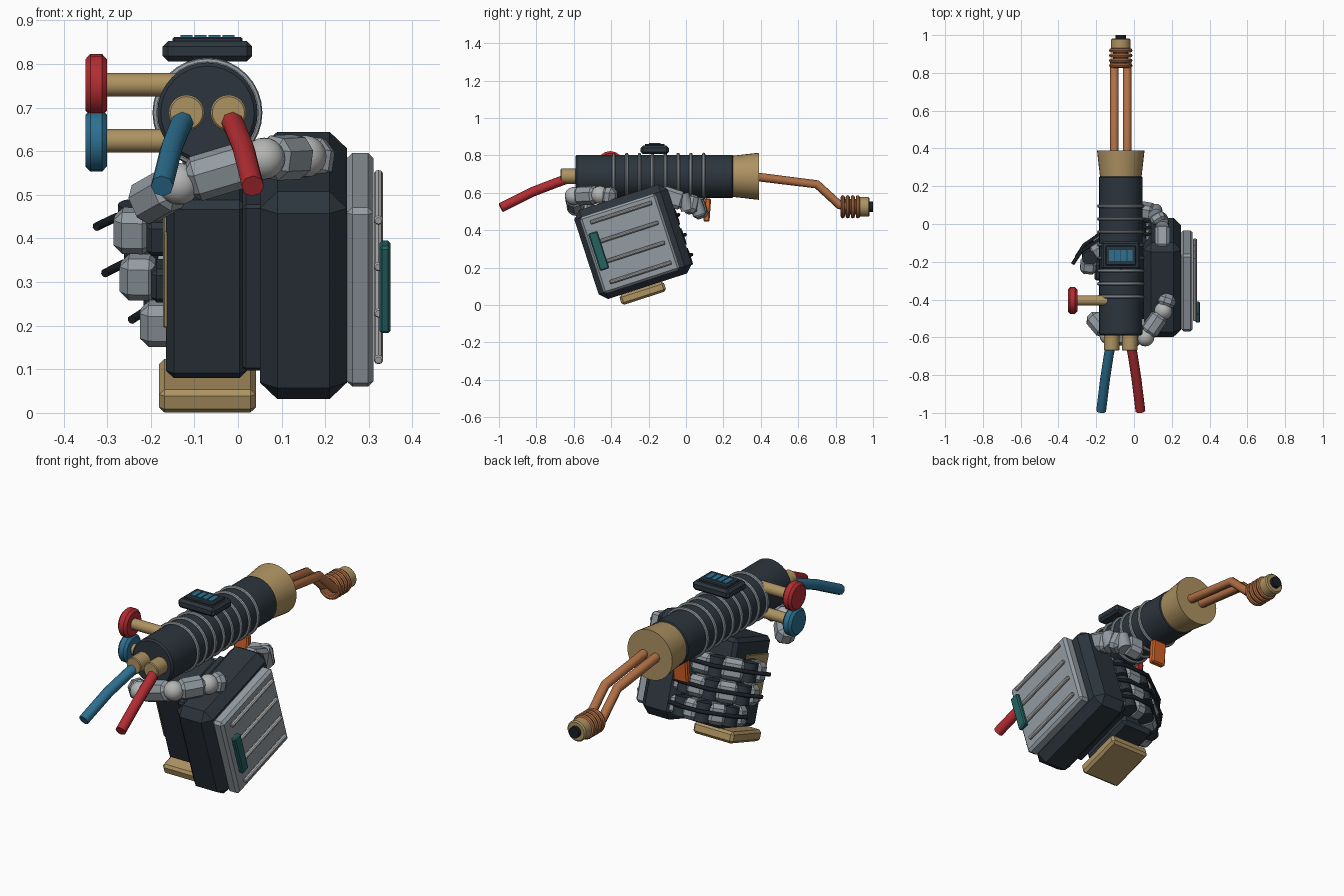
import bpy, bmesh, math
from mathutils import Matrix, Vector

if "Cube" in bpy.data.objects:
    bpy.data.objects.remove(bpy.data.objects["Cube"], do_unlink=True)


def material(name, *rgb):
    m = bpy.data.materials.new(name)
    m.use_nodes = True
    m.diffuse_color = (*rgb, 1)
    m.node_tree.nodes["Principled BSDF"].inputs["Base Color"].default_value = (*rgb, 1)
    return m


DARK = material("dark_slate", .025, .036, .047)
STEEL = material("steel_grey", .29, .33, .36)
PALE = material("pale_grey", .45, .46, .45)
BRASS = material("brass", .42, .29, .12)
COPPER = material("copper", .44, .16, .06)
RED = material("red", .45, .026, .032)
BLUE = material("blue", .026, .16, .28)
TEAL = material("teal", .019, .12, .12)
ORANGE = material("orange", .65, .12, .02)
BLACK = material("black", .01, .013, .018)

# The fist is tilted about the x axis
TILT = Matrix.Rotation(math.radians(18), 3, 'X')
ORIGIN = Vector((0, -.283, .338))
UP = TILT @ Vector((0, 0, 1))


def hand(x, u, v):
    return ORIGIN + TILT @ Vector((x, u, v))


def finish(bm, name, mat, matrix=None, smooth=False):
    if matrix:
        bm.transform(matrix)
    bmesh.ops.recalc_face_normals(bm, faces=bm.faces)
    me = bpy.data.meshes.new(name)
    bm.to_mesh(me)
    bm.free()
    me.materials.append(mat)
    ob = bpy.data.objects.new(name, me)
    bpy.context.collection.objects.link(ob)
    if smooth:
        for o in bpy.context.selected_objects:
            o.select_set(False)
        ob.select_set(True)
        bpy.context.view_layer.objects.active = ob
        bpy.ops.object.shade_smooth_by_angle()
    return ob


def box(name, mat, centre, size, bevel=.01, rot=None):
    bm = bmesh.new()
    bmesh.ops.create_cube(bm, size=1)
    bmesh.ops.scale(bm, vec=size, verts=bm.verts)
    if bevel:
        bmesh.ops.bevel(bm, geom=bm.edges[:], offset=bevel, segments=1, affect='EDGES')
    m = Matrix.Translation(centre)
    if rot:
        m = m @ rot.to_4x4()
    return finish(bm, name, mat, m)


def hand_box(name, mat, local, size, bevel=.01):
    return box(name, mat, hand(*local), size, bevel, TILT)


def link(name, mat, a, b, width, height, bevel=.02):
    """Chamfered block running from a to b, its height along the fist's up axis."""
    z = (b - a).normalized()
    x = UP.cross(z).normalized()
    rot = Matrix((x, z.cross(x), z)).transposed()
    return box(name, mat, (a + b) / 2, (width, height, (b - a).length), bevel, rot)


def rod(name, mat, a, b, r, r2=None, n=24, bevel=0):
    a, b = Vector(a), Vector(b)
    bm = bmesh.new()
    bmesh.ops.create_cone(bm, cap_ends=True, segments=n, radius1=r,
                          radius2=r if r2 is None else r2, depth=(b - a).length)
    if bevel:
        rim = [e for e in bm.edges if any(len(f.verts) > 4 for f in e.link_faces)]
        bmesh.ops.bevel(bm, geom=rim, offset=bevel, segments=1, affect='EDGES')
    m = Matrix.Translation((a + b) / 2) @ (b - a).to_track_quat('Z', 'Y').to_matrix().to_4x4()
    return finish(bm, name, mat, m, smooth=n > 12)


def ball(name, mat, p, r):
    bm = bmesh.new()
    bmesh.ops.create_uvsphere(bm, u_segments=16, v_segments=10, radius=r)
    return finish(bm, name, mat, Matrix.Translation(p), True)


def ring(name, mat, centre, major, minor):
    """Torus around the y axis."""
    bm = bmesh.new()
    bmesh.ops.create_circle(bm, segments=8, radius=minor)
    bmesh.ops.translate(bm, vec=(major, 0, 0), verts=bm.verts)
    bmesh.ops.spin(bm, geom=bm.verts[:] + bm.edges[:], cent=(0, 0, 0), axis=(0, 1, 0),
                   angle=2 * math.pi, steps=32)
    bmesh.ops.remove_doubles(bm, verts=bm.verts, dist=.0005)
    return finish(bm, name, mat, Matrix.Translation(centre), True)


def tube(name, mat, points, r):
    cu = bpy.data.curves.new(name, 'CURVE')
    cu.dimensions = '3D'
    cu.bevel_depth = r
    cu.bevel_resolution = 2
    cu.use_fill_caps = True
    sp = cu.splines.new('POLY')
    sp.points.add(len(points) - 1)
    for p, co in zip(sp.points, points):
        p.co = (*co, 1)
    cu.materials.append(mat)
    ob = bpy.data.objects.new(name, cu)
    bpy.context.collection.objects.link(ob)
    return ob


# Torch body with cooling rings and flared nozzle collar
TX, TZ = -.07, .688
rod("torch_body", DARK, (TX, -.59, TZ), (TX, .255, TZ), .115, n=32, bevel=.008)
rod("nozzle_collar", BRASS, (TX, .25, TZ), (TX, .39, TZ), .11, .126, n=32)
for i in range(8):
    ring(f"body_ring_{i + 1}", STEEL, (TX, .095 - i * .0687, TZ), .117, .009)

# Twin copper pipes, coil and tip
for side, dx in (("left", .034), ("right", -.034)):
    x = TX + dx
    tube(f"{side}_copper_pipe", COPPER,
         [(x, .38, .685), (x, .7, .645), (x, .82, .535), (x, .86, .525)], .023)
TIP = .525
rod("coil_core", COPPER, (TX, .83, TIP), (TX, .93, TIP), .042)
for i in range(4):
    ring(f"coil_turn_{i + 1}", COPPER, (TX, .838 + i * .027, TIP), .051, .011)
rod("tip_collar", BRASS, (TX, .925, TIP), (TX, .982, TIP), .052, bevel=.006)
rod("tip_bore", BLACK, (TX, .975, TIP), (TX, 1, TIP), .028)

# Rear hose fittings and hoses
for name, mat, dx in (("red_hose", RED, 1), ("blue_hose", BLUE, -1)):
    x = TX + dx * .048
    rod(name + "_fitting", BRASS, (x, -.67, TZ), (x, -.58, TZ), .041, bevel=.004)
    tube(name, mat, [(x, -.62, .68), (x + dx * .015, -.69, .655),
                     (x + dx * .035, -.82, .605), (x + dx * .056, -.99, .52)], .026)

# Valve knobs on the side
for name, mat, z in (("upper_valve", RED, .752), ("lower_valve", BLUE, .624)):
    rod(name + "_stem", BRASS, (-.31, -.405, z), (-.13, -.405, z), .027)
    rod(name + "_knob", mat, (-.35, -.405, z), (-.30, -.405, z), .071, n=16, bevel=.012)

# Display unit on top
box("display_housing", DARK, (TX, -.167, .829), (.205, .15, .046), .012)
box("display_bezel", DARK, (TX, -.167, .855), (.16, .105, .014), .004)
for i in range(4):
    box(f"display_cell_{i + 1}", BLUE, (TX - .048 + i * .032, -.167, .863), (.027, .06, .007), 0)

# Layered fist body
hand_box("palm_block", DARK, (-.072, .025, -.022), (.186, .3, .43), .018)
hand_box("palm_seam", DARK, (.035, .01, 0), (.05, .36, .4), .008)
hand_box("back_shell", DARK, (.15, 0, 0), (.2, .524, .5), .04)
hand_box("back_plate", STEEL, (.28, -.02, -.004), (.062, .43, .432), .013)
for i in range(4):
    v = (i - 1.5) * .112
    rod(f"back_ridge_{i + 1}", PALE, hand(.322, -.185, v), hand(.322, .16, v), .011, n=10, bevel=.003)
hand_box("status_plate", TEAL, (.337, -.19, .01), (.025, .052, .21), .006)
hand_box("wrist_plate", BRASS, (-.07, -.036, -.278), (.222, .25, .055), .012)
hand_box("palm_pad", BRASS, (-.166, -.02, 0), (.012, .18, .23), .003)

# Three curled fingers, each with knuckles, links and an outer tendon cable
PATH = [(.15, .18), (.03, .228), (-.11, .22), (-.235, .14), (-.245, .03)]
CABLE = [(.1, .25), (.02, .276), (-.125, .27), (-.28, .165), (-.325, .096)]
for f, reach in enumerate((1, .94, .75)):
    v = .056 - f * .112
    pts = [hand(x * (reach if x < 0 else 1), u, v) for x, u in PATH]
    for i, (a, b) in enumerate(zip(pts, pts[1:])):
        d = (b - a).normalized() * .016
        link(f"finger_{f + 1}_link_{i + 1}", STEEL, a + d, b - d, .088, .1, .02)
    for i, p in enumerate(pts[:-1]):
        rod(f"finger_{f + 1}_knuckle_{i + 1}", DARK, p - UP * .046, p + UP * .046, .04, n=16)
    hand_box(f"finger_{f + 1}_grip", DARK, (-.185 * reach, .06, v), (.05, .1, .08), .012)
    tube(f"finger_{f + 1}_cable", BLACK,
         [hand(x * (reach if x < 0 else 1), u, v + .006) for x, u in CABLE], .01)

# Index finger reaching to the trigger
index = [Vector(p) for p in ((.15, -.145, .595), (.15, -.005, .55), (.115, .06, .525), (.01, .078, .505))]
for i, (a, b) in enumerate(zip(index, index[1:])):
    d = (b - a).normalized() * .008
    link(f"index_link_{i + 1}", STEEL, a + d, b - d, .08, .1, .018)
for i, p in enumerate(index[1:3]):
    rod(f"index_knuckle_{i + 1}", STEEL, p - UP * .045, p + UP * .045, .035, n=16)
box("trigger", ORANGE, (-.055, .113, .508), (.08, .034, .125), .007,
    Matrix.Rotation(math.radians(-4), 3, 'X'))

# Thumb wrapped across the front
thumb = [Vector(p) for p in ((.19, -.36, .575), (.155, -.46, .588), (.06, -.6, .583),
                             (-.135, -.59, .525), (-.235, -.47, .468))]
for i, (a, b) in enumerate(zip(thumb, thumb[1:])):
    d = (b - a).normalized() * .014
    link(f"thumb_link_{i + 1}", STEEL, a + d, b - d, .09, .098, .026)
for i, p in enumerate(thumb[1:-1]):
    ball(f"thumb_joint_{i + 1}", PALE, p, .048)
